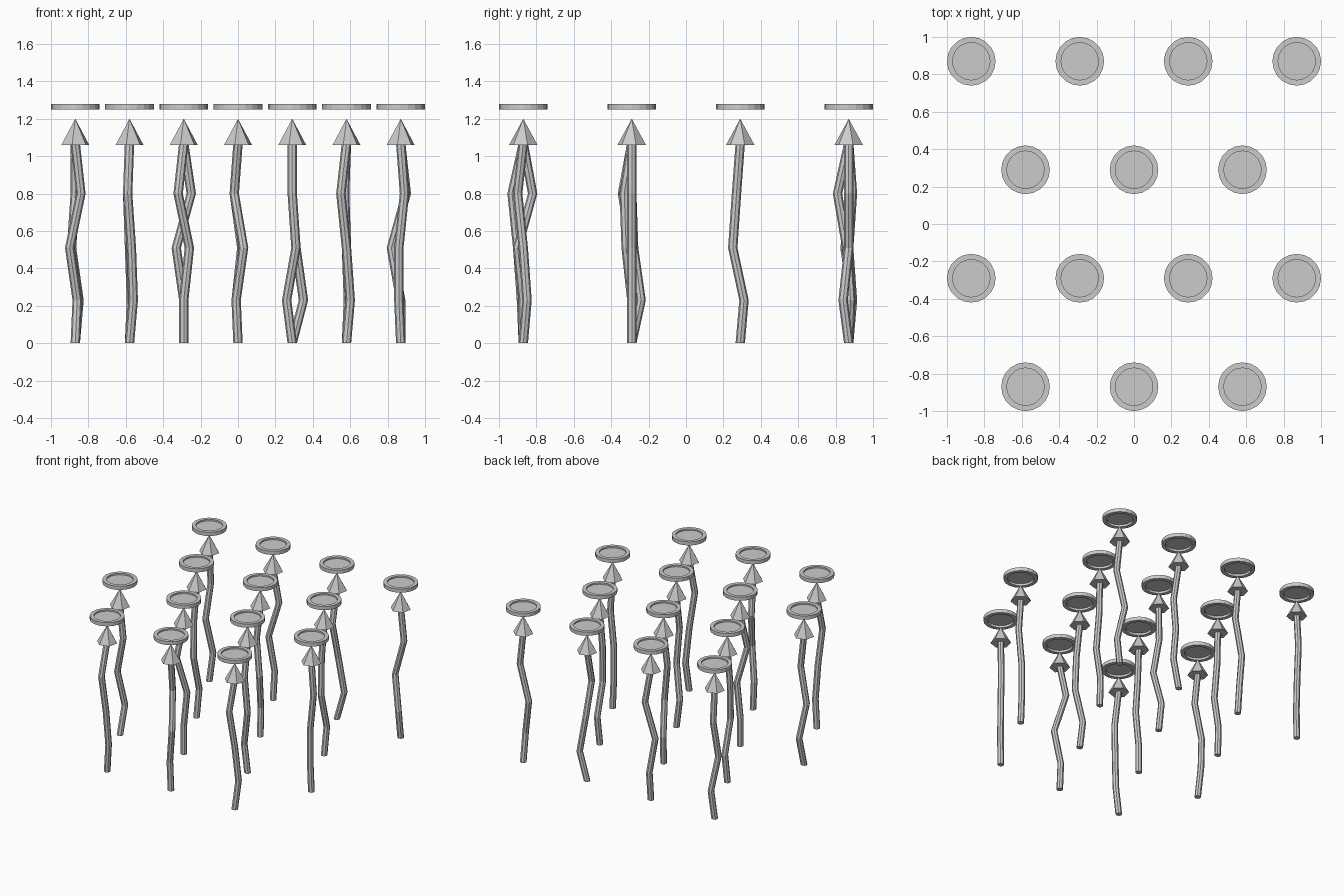
import bpy, bmesh, math
from mathutils import Vector

if "Cube" in bpy.data.objects:
    bpy.data.objects.remove(bpy.data.objects["Cube"])

LEVELS = (0, 0.23, 0.51, 0.80, 1.07)
# base position, then bend offsets (cm) at the three middle levels
STALKS = [
    (-.87, .87, (2, 2), (-2, -2), (0, 2)),
    (-.29, .87, (0, 2), (-4, 0), (4, 2)),
    (.29, .87, (6, 1), (2, -1), (0, -6)),
    (.87, .87, (0, -3), (-5, 0), (3, 0)),
    (-.58, .29, (1, 2), (0, -4), (-1, -2)),
    (0, .29, (-1, 2), (2, -4), (-2, -2)),
    (.58, .29, (1, 2), (0, -4), (-1, -2)),
    (-.87, -.29, (1, 5), (-3, 1), (3, 0)),
    (-.29, -.29, (0, 0), (3, 0), (-3, -5)),
    (.29, -.29, (-3, 0), (2, -3), (0, -4)),
    (.87, -.29, (-1, 0), (-1, 0), (2, 0)),
    (-.58, -.87, (2, -1), (1, -3), (-1, -6)),
    (0, -.87, (-1, 0), (3, -3), (-2, 5)),
    (.58, -.87, (2, 2), (0, 0), (-3, -3)),
]


def lathe(name, profile, sides, loc, closed=False, turn=0.0):
    """Spin (radius, z) points into flat-shaded rings."""
    bm = bmesh.new()
    rings = []
    for r, z in profile:
        if r == 0:
            rings.append([bm.verts.new((0, 0, z))] * sides)
        else:
            angles = [turn + math.tau * i / sides for i in range(sides)]
            rings.append([bm.verts.new((r * math.cos(a), r * math.sin(a), z)) for a in angles])
    pairs = list(zip(rings, rings[1:])) + ([(rings[-1], rings[0])] if closed else [])
    for a, b in pairs:
        for i in range(sides):
            j = (i + 1) % sides
            bm.faces.new(list(dict.fromkeys((a[i], a[j], b[j], b[i]))))
    bmesh.ops.recalc_face_normals(bm, faces=bm.faces)
    return finish(name, bm, loc)


def finish(name, bm, loc):
    me = bpy.data.meshes.new(name)
    bm.to_mesh(me)
    bm.free()
    ob = bpy.data.objects.new(name, me)
    ob.location = loc
    bpy.context.collection.objects.link(ob)
    return ob


def stem(name, pts, loc, r=0.025, sides=8):
    """Bent tube through the path points, capped."""
    bm = bmesh.new()
    rings = [[bm.verts.new(p + Vector((r * math.cos(math.tau * i / sides),
                                       r * math.sin(math.tau * i / sides), 0)))
              for i in range(sides)] for p in pts]
    for a, b in zip(rings, rings[1:]):
        for i in range(sides):
            j = (i + 1) % sides
            bm.faces.new((a[i], a[j], b[j], b[i]))
    bm.faces.new(rings[0][::-1])
    bm.faces.new(rings[-1])
    return finish(name, bm, loc)


for n, (x, y, *bends) in enumerate(STALKS, 1):
    loc = (x, y, 0)
    offs = [(0, 0), *bends, (0, 0)]
    stem(f"stem_{n}", [Vector((a / 100, b / 100, z)) for (a, b), z in zip(offs, LEVELS)], loc)
    # faceted arrow tip
    lathe(f"tip_{n}", [(0, 1.06), (0.078, 1.06), (0, 1.2)], 6, loc, turn=0.3)
    # floating dish: rim plus recessed plate
    lathe(f"rim_{n}", [(0.1, 1.25), (0.13, 1.25), (0.13, 1.28), (0.1, 1.28)], 20, loc, closed=True)
    lathe(f"plate_{n}", [(0.1, 1.268), (0, 1.268)], 20, loc)
